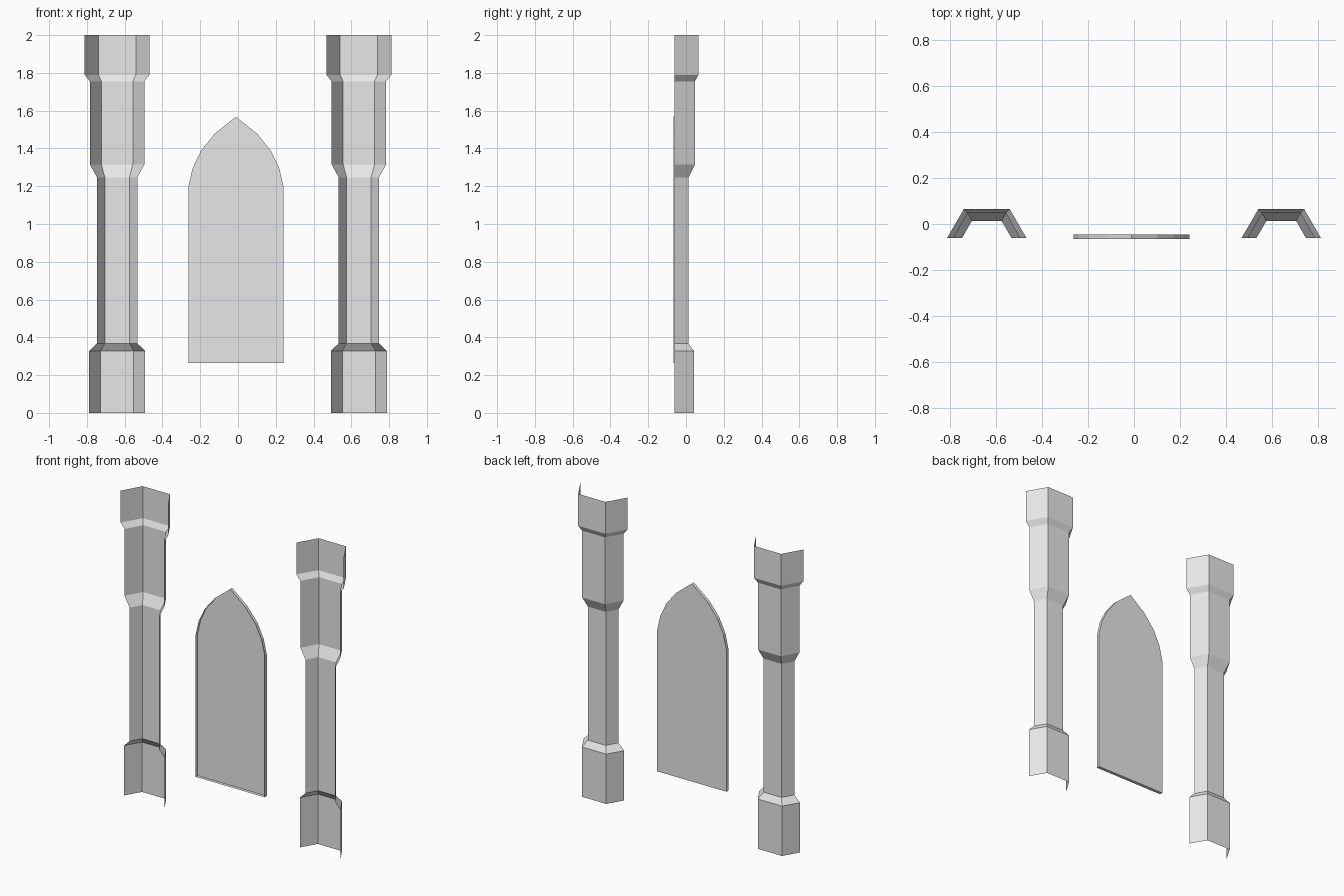
import bpy
import bmesh

if "Cube" in bpy.data.objects:
    bpy.data.objects.remove(bpy.data.objects["Cube"])

# Single stone colour
stone = bpy.data.materials.new("pale_grey_stone")
stone.use_nodes = True
stone.diffuse_color = (0.8, 0.8, 0.8, 1)
stone.node_tree.nodes["Principled BSDF"].inputs["Base Color"].default_value = (0.8, 0.8, 0.8, 1)


def finish(bm, name, location):
    mesh = bpy.data.meshes.new(name)
    bm.to_mesh(mesh)
    bm.free()
    mesh.materials.append(stone)
    obj = bpy.data.objects.new(name, mesh)
    obj.location = location
    bpy.context.collection.objects.link(obj)
    return obj


def bridge(bm, lower, upper, closed=False):
    """Join two rows of vertices with quads."""
    count = len(lower)
    for i in range(count if closed else count - 1):
        j = (i + 1) % count
        bm.faces.new((lower[j], lower[i], upper[i], upper[j]))


# Pillar: half-hexagon shell, open at the front, top and bottom
FRONT_Y = -0.06
# height, half width of the back face, half width at the front, back depth
LEVELS = [
    (0.0, 0.088, 0.148, 0.042),
    (0.328, 0.088, 0.148, 0.042),
    (0.368, 0.065, 0.107, 0.013),
    (1.247, 0.065, 0.107, 0.013),
    (1.315, 0.083, 0.144, 0.047),
    (1.755, 0.083, 0.144, 0.047),
    (1.79, 0.099, 0.172, 0.066),
    (2.0, 0.099, 0.172, 0.066),
]


def pillar(name, x):
    bm = bmesh.new()
    rows = []
    for z, back, front, depth in LEVELS:
        outline = [(-front, FRONT_Y), (-back, depth), (back, depth), (front, FRONT_Y)]
        rows.append([bm.verts.new((px, py, z)) for px, py in outline])
    for lower, upper in zip(rows, rows[1:]):
        bridge(bm, lower, upper)
    return finish(bm, name, (x, 0, 0))


pillar("right_pillar", -0.64)
pillar("left_pillar", 0.64)

# Pointed arch panel: back face with a shallow rim, open at the front
half = [(0.252, 0.265), (0.252, 1.197), (0.229, 1.296), (0.185, 1.388), (0.112, 1.478)]
outline = half + [(0, 1.568)] + [(-x, z) for x, z in reversed(half)]
bm = bmesh.new()
front_row = [bm.verts.new((x, -0.066, z)) for x, z in outline]
back_row = [bm.verts.new((x, -0.045, z)) for x, z in outline]
bridge(bm, back_row, front_row, closed=True)
bm.faces.new(list(reversed(back_row)))
bmesh.ops.recalc_face_normals(bm, faces=bm.faces)
finish(bm, "arch_panel", (-0.011, 0, 0))
